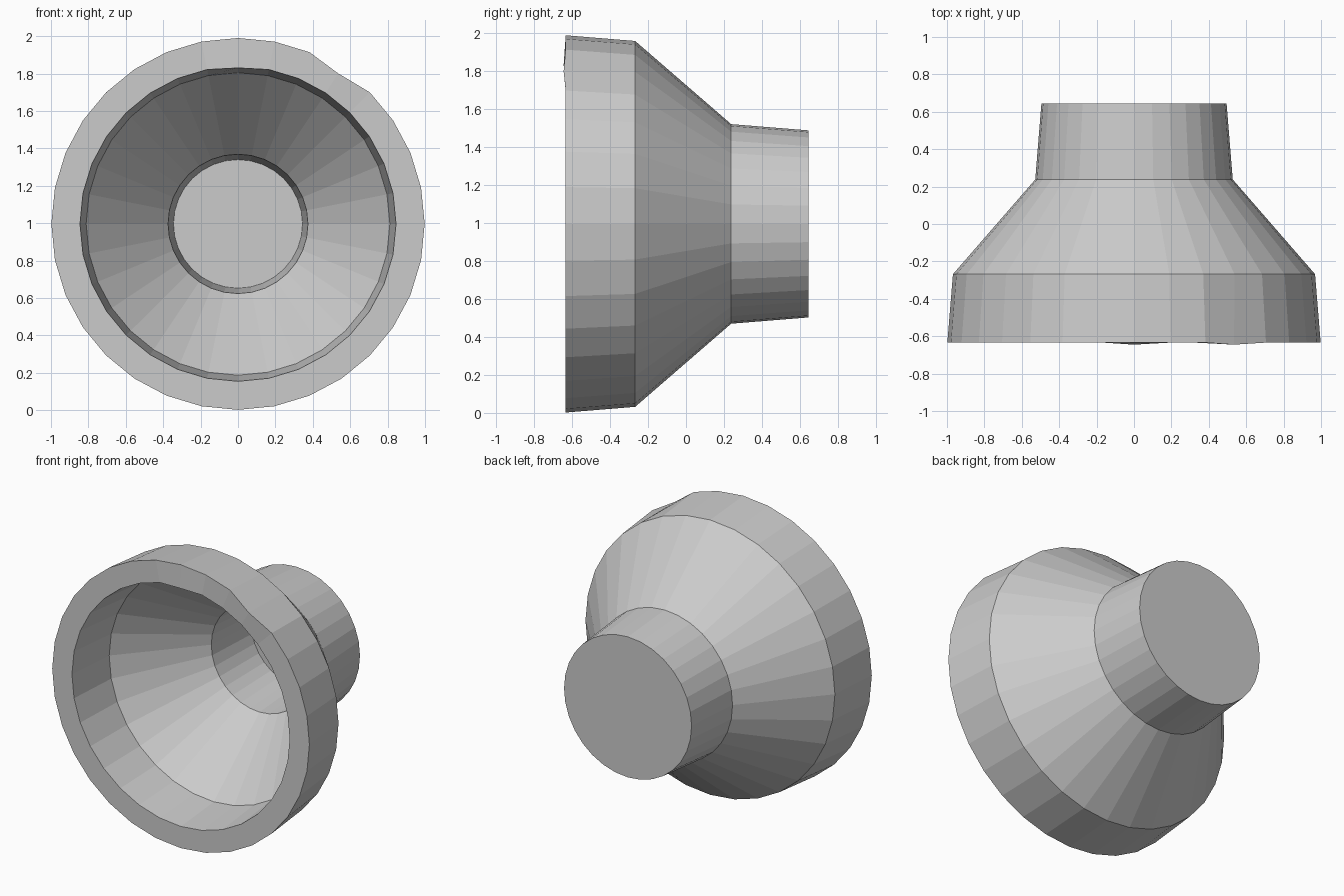
import bpy, bmesh
from math import sin, cos, pi

if "Cube" in bpy.data.objects:
    bpy.data.objects.remove(bpy.data.objects["Cube"])

SIDES = 32
CENTRE_Z = 0.996
# (radius, y) from the closed back, around the outside, over the lip, down the inside
PROFILE = [(0.495, 0.645), (0.528, 0.238), (0.968, -0.268), (0.998, -0.634),
           (0.845, -0.634), (0.812, -0.268), (0.374, 0.238), (0.345, 0.640)]

bm = bmesh.new()
rings = []
for r, y in PROFILE:
    rings.append([bm.verts.new((r * cos(2 * pi * i / SIDES), y,
                                CENTRE_Z + r * 0.996 * sin(2 * pi * i / SIDES)))
                  for i in range(SIDES)])

# walls between neighbouring rings
for a, b in zip(rings, rings[1:]):
    for i in range(SIDES):
        j = (i + 1) % SIDES
        bm.faces.new((a[i], a[j], b[j], b[i]))

# back cap and the floor of the throat
bm.faces.new(rings[0])
bm.faces.new(rings[-1])

# small dents in the lip: one flattened outer corner, one nudged inner corner
dent = rings[3][5]
dent.co.x, dent.co.y, dent.co.z = 0.535, -0.645, CENTRE_Z + 0.805
nudge = rings[4][8]
nudge.co.y, nudge.co.z = -0.645, 1.83

bmesh.ops.recalc_face_normals(bm, faces=bm.faces[:])
mesh = bpy.data.meshes.new("funnel_cup")
bm.to_mesh(mesh)
bm.free()
funnel = bpy.data.objects.new("funnel_cup", mesh)
bpy.context.collection.objects.link(funnel)
